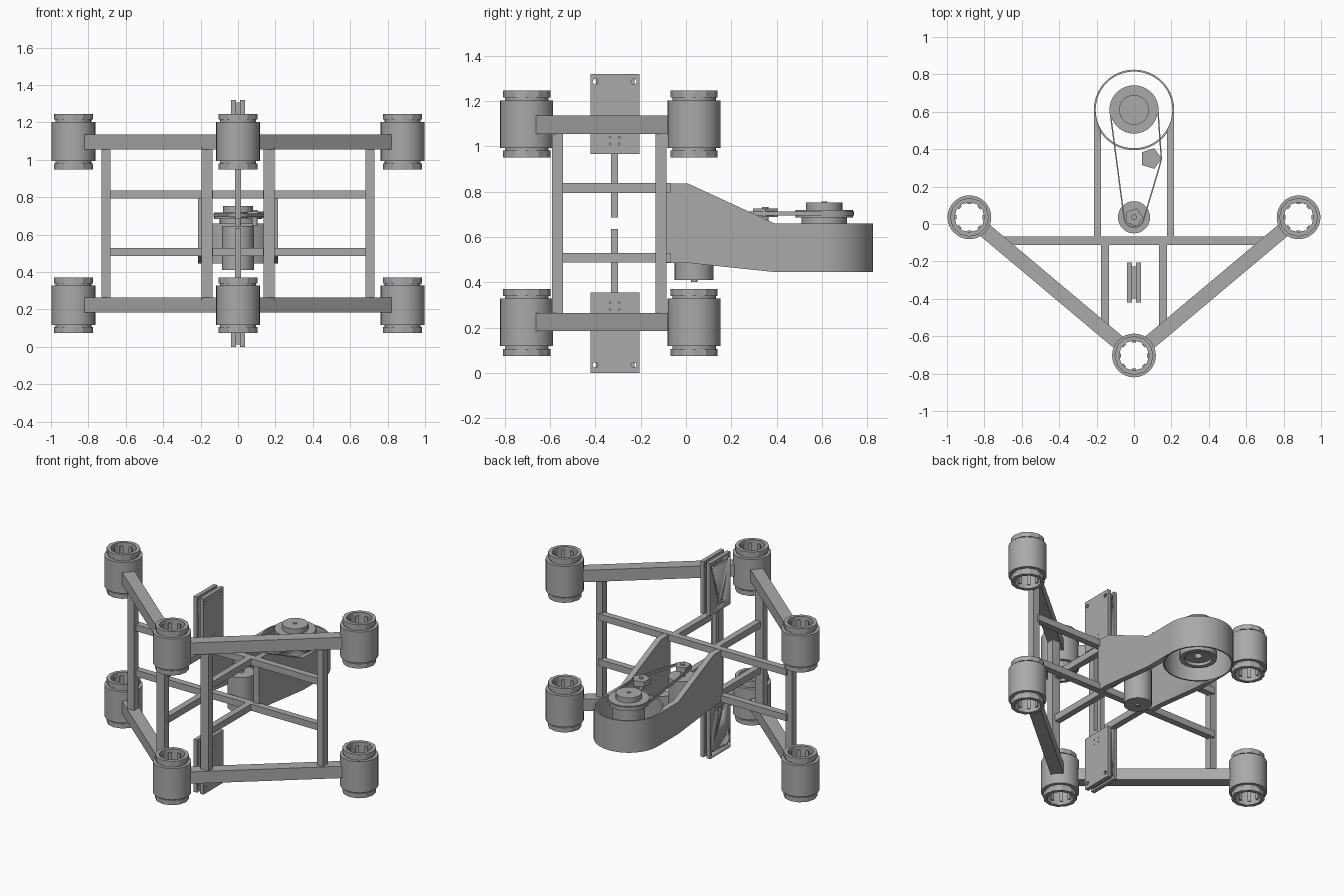
import bpy, bmesh
from math import sin, cos, pi, radians, atan2, hypot
from mathutils import Matrix, Vector

cube = bpy.data.objects.get("Cube")
if cube:
    bpy.data.objects.remove(cube)

grey = bpy.data.materials.new("machined grey")
grey.use_nodes = True
colour = (0.40, 0.40, 0.40, 1)
grey.diffuse_color = colour
grey.node_tree.nodes["Principled BSDF"].inputs["Base Color"].default_value = colour

H = 1.32                      # total height, mirror plane at half of it


def finish(name, bm):
    """Turn a bmesh into an object, smooth with sharp edges kept."""
    bmesh.ops.recalc_face_normals(bm, faces=bm.faces)
    for f in bm.faces:
        f.smooth = True
    for e in bm.edges:
        e.smooth = e.calc_face_angle(pi) < radians(25)
    mesh = bpy.data.meshes.new(name)
    bm.to_mesh(mesh)
    bm.free()
    mesh.materials.append(grey)
    ob = bpy.data.objects.new(name, mesh)
    bpy.context.scene.collection.objects.link(ob)
    return ob


def box(name, centre, size, turn=0):
    bm = bmesh.new()
    m = (Matrix.Translation(centre) @ Matrix.Rotation(turn, 4, 'Z')
         @ Matrix.Diagonal((*size, 1)))
    bmesh.ops.create_cube(bm, size=1, matrix=m)
    return finish(name, bm)


def lathe(name, x, y, profile, sides=32, closed=False):
    """Revolve (radius, z) points; open profiles get capped ends."""
    bm = bmesh.new()
    rings = [[bm.verts.new((x + r * cos(2 * pi * i / sides),
                            y + r * sin(2 * pi * i / sides), z))
              for i in range(sides)] for r, z in profile]
    pairs = list(zip(rings, rings[1:]))
    if closed:
        pairs.append((rings[-1], rings[0]))
    else:
        bm.faces.new(rings[0])
        bm.faces.new(rings[-1])
    for a, b in pairs:
        for i in range(sides):
            j = (i + 1) % sides
            bm.faces.new((a[i], a[j], b[j], b[i]))
    return finish(name, bm)


def tube(name, x, y, r_in, r_out, z0, z1, sides=32):
    return lathe(name, x, y, [(r_in, z0), (r_out, z0), (r_out, z1), (r_in, z1)],
                 sides, closed=True)


def disc(name, x, y, r, z0, z1, sides=32):
    return lathe(name, x, y, [(r, z0), (r, z1)], sides)


def cut(ob, cutter):
    cutter.hide_render = True
    cutter.display_type = 'WIRE'
    mod = ob.modifiers.new("cut", 'BOOLEAN')
    mod.operation = 'DIFFERENCE'
    mod.solver = 'EXACT'
    mod.object = cutter


# Bearing sleeves with end collars and inner ribs
front = Vector((0, -0.703))
sides_xy = [Vector((s * 0.88, 0.036)) for s in (-1, 1)]
for level, mid in (("lower", 0.2225), ("upper", H - 0.2225)):
    for p in [front] + sides_xy:
        tube(level + "_sleeve", p.x, p.y, 0.08, 0.117, mid - 0.105, mid + 0.105)
        for s in (-1, 1):
            a, b = sorted((mid + s * 0.105, mid + s * 0.117))
            tube(level + "_sleeve_groove", p.x, p.y, 0.08, 0.096, a, b)
            a, b = sorted((mid + s * 0.117, mid + s * 0.148))
            tube(level + "_sleeve_collar", p.x, p.y, 0.08, 0.104, a, b, 12)
        for i in range(8):
            t = 2 * pi * i / 8
            box(level + "_bearing_rib",
                (p.x + 0.077 * cos(t), p.y + 0.077 * sin(t), mid),
                (0.014, 0.022, 0.25), t)
    # Diagonal arms between the front sleeve and the side sleeves
    z = 0.225 if level == "lower" else H - 0.225
    for p in sides_xy:
        d = p - front
        c = (p + front) / 2
        box(level + "_arm", (c.x, c.y, z), (d.length - 0.2, 0.078, 0.08),
            atan2(d.y, d.x))

# Upright posts and cross rails
arm_turn = atan2(0.739, 0.88)
for s in (-1, 1):
    box("outer_post", (s * 0.707, -0.11, H / 2), (0.048, 0.05, 0.82))
    box("inner_post", (s * 0.165, -0.567, H / 2), (0.058, 0.05, 0.82))
    for z in (0.508, 0.815):
        box("depth_rail", (s * 0.155, -0.325, z), (0.042, 0.45, 0.044))
for z in (0.508, 0.815):
    box("cross_rail", (0, -0.09, z), (1.4, 0.044, 0.044))

# Paired clamp plates with bolt holes, and the rods between them
for level, z0, s in (("lower", 0, 1), ("upper", H, -1)):
    mid = z0 + s * 0.1775
    bm = bmesh.new()
    holes = [(y, z0 + s * 0.035, 0.013) for y in (-0.4, -0.23)]
    holes += [(y, z0 + s * z, 0.004) for y in (-0.335, -0.295) for z in (0.28, 0.31)]
    for y, z, r in holes:
        m = Matrix.Translation((0, y, z)) @ Matrix.Rotation(pi / 2, 4, 'Y')
        bmesh.ops.create_cone(bm, cap_ends=True, segments=6, radius1=r,
                              radius2=r, depth=0.2, matrix=m)
    drill = finish(level + "_drill", bm)
    for x in (-0.024, 0.024):
        cut(box(level + "_clamp_plate", (x, -0.313, mid), (0.026, 0.216, 0.355)), drill)
    box(level + "_plate_spacer", (0, -0.313, mid), (0.024, 0.17, 0.33))
    box(level + "_rod", (0, -0.315, z0 + s * 0.485), (0.03, 0.03, 0.3))

# Housing: two shaped cheeks running into a thin round shell
outline = [(-0.085, 0.485), (0.01, 0.485), (0.39, 0.445), (0.61, 0.445),
           (0.61, 0.66), (0.39, 0.66), (0.01, 0.835), (-0.085, 0.835)]
bore = disc("shell_bore_cutter", 0, 0.61, 0.206, 0.3, 0.9, 64)
for s in (-1, 1):
    bm = bmesh.new()
    face = bm.faces.new([bm.verts.new((s * 0.177, y, z)) for y, z in outline])
    ext = bmesh.ops.extrude_face_region(bm, geom=[face])
    bmesh.ops.translate(bm, vec=(s * 0.038, 0, 0),
                        verts=[v for v in ext["geom"] if isinstance(v, bmesh.types.BMVert)])
    cut(finish("housing_cheek", bm), bore)
tube("housing_shell", 0, 0.61, 0.205, 0.215, 0.445, 0.66, 64)

# Driven pulley with its drum, flanges and cap
lathe("pulley_drum", 0, 0.61, [(0.025, 0.53), (0.025, 0.5), (0.085, 0.5), (0.085, 0.48),
                               (0.115, 0.48), (0.115, 0.53), (0.1, 0.55), (0.1, 0.69)], 16)
lathe("driven_pulley", 0, 0.61, [(0.127, 0.685), (0.127, 0.694), (0.115, 0.694),
                                 (0.115, 0.71), (0.127, 0.71), (0.127, 0.718)])
disc("pulley_cap", 0, 0.61, 0.08, 0.718, 0.752)
disc("pulley_axle", 0, 0.61, 0.012, 0.752, 0.756, 12)

# Motor with shaft and small pulley
disc("motor", 0, 0.036, 0.086, 0.41, 0.645)
disc("motor_tail", 0, 0.036, 0.015, 0.4, 0.41, 12)
disc("motor_shaft", 0, 0.036, 0.016, 0.645, 0.73, 12)
disc("motor_pulley", 0, 0.036, 0.05, 0.688, 0.72, 5)

# Idler pressing the belt outward
disc("idler_pulley", 0.09, 0.35, 0.058, 0.688, 0.725, 5)
disc("idler_axle", 0.09, 0.35, 0.014, 0.65, 0.732, 12)

# Drive belt
path = [(0.128 * cos(radians(a)), 0.61 + 0.128 * sin(radians(a)))
        for a in range(0, 191, 10)]
path += [(0.053 * cos(radians(a)), 0.036 + 0.053 * sin(radians(a)))
         for a in range(190, 341, 15)]
path += [(0.137, 0.31), (0.146, 0.35)]
bm = bmesh.new()
low, high = ([bm.verts.new((x, y, z)) for x, y in path] for z in (0.695, 0.712))
for i in range(len(path)):
    j = (i + 1) % len(path)
    bm.faces.new((low[i], low[j], high[j], high[i]))
belt = finish("drive_belt", bm)
thick = belt.modifiers.new("thickness", 'SOLIDIFY')
thick.thickness = 0.007
thick.offset = 0
